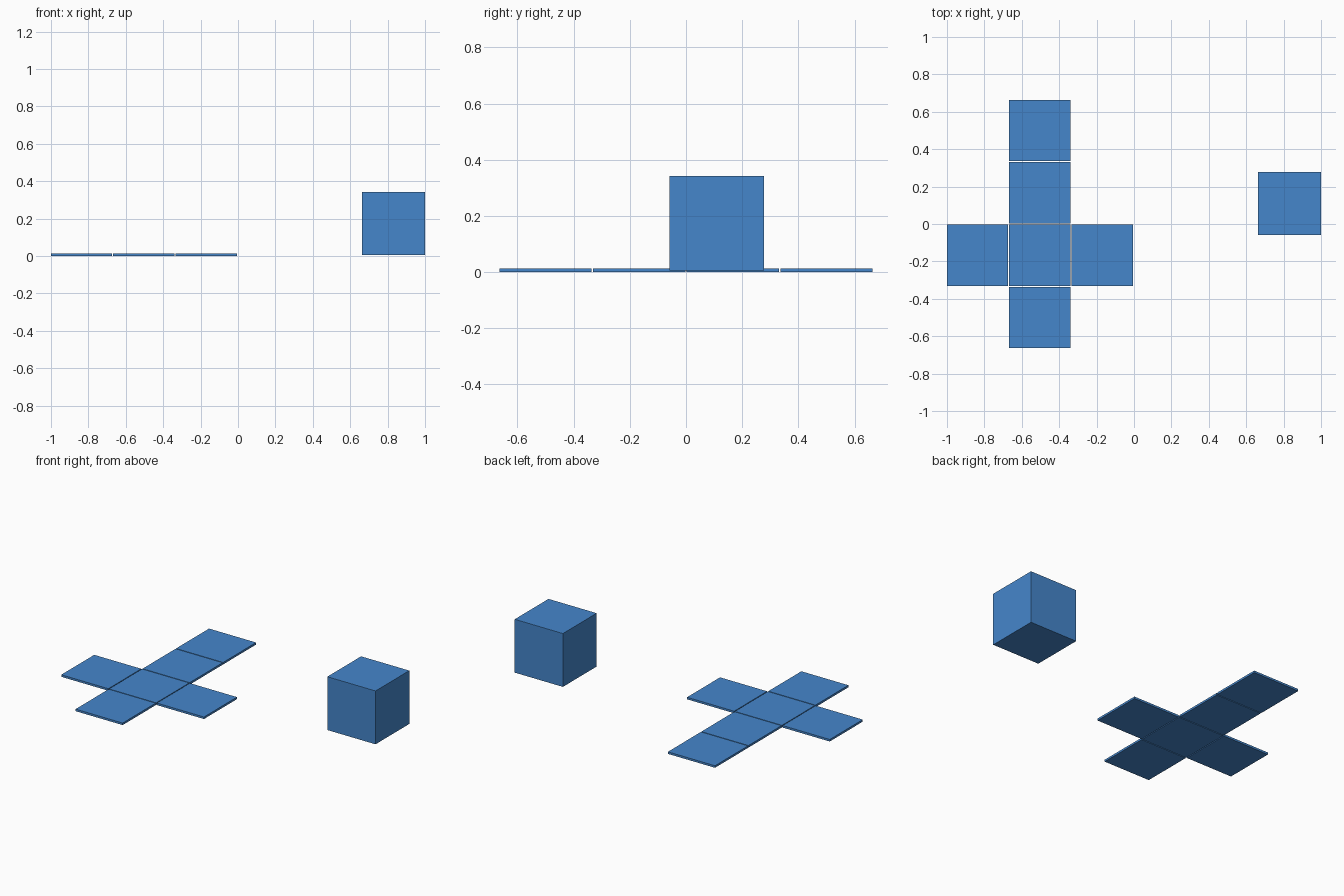
import bpy

if "Cube" in bpy.data.objects:
    bpy.data.objects.remove(bpy.data.objects["Cube"])

blue = bpy.data.materials.new("blue")
blue.diffuse_color = (0.06, 0.24, 0.60, 1)
blue.use_nodes = True
blue.node_tree.nodes["Principled BSDF"].inputs["Base Color"].default_value = blue.diffuse_color


def box(name, center, size):
    bpy.ops.mesh.primitive_cube_add(size=1, location=center)
    ob = bpy.context.object
    ob.name = name
    ob.scale = size
    bpy.ops.object.transform_apply(location=False, rotation=False, scale=True)
    ob.data.materials.append(blue)


# Unfolded cube net: six thin square panels in a cross
PITCH, PANEL, THICK = 1 / 3, 0.328, 0.013
HUB_X, HUB_Y = -0.503, -PITCH / 2
panels = {
    "net_base": (0, 0),
    "net_left": (-1, 0),
    "net_right": (1, 0),
    "net_front": (0, -1),
    "net_back": (0, 1),
    "net_top": (0, 2),
}
for name, (i, j) in panels.items():
    box(name, (HUB_X + i * PITCH, HUB_Y + j * PITCH, THICK / 2),
        (PANEL, PANEL, THICK))

# Folded cube beside the net, hovering slightly above the ground
CUBE = 0.336
box("folded_cube", (1 - CUBE / 2, 0.109, 0.006 + CUBE / 2), (CUBE,) * 3)
